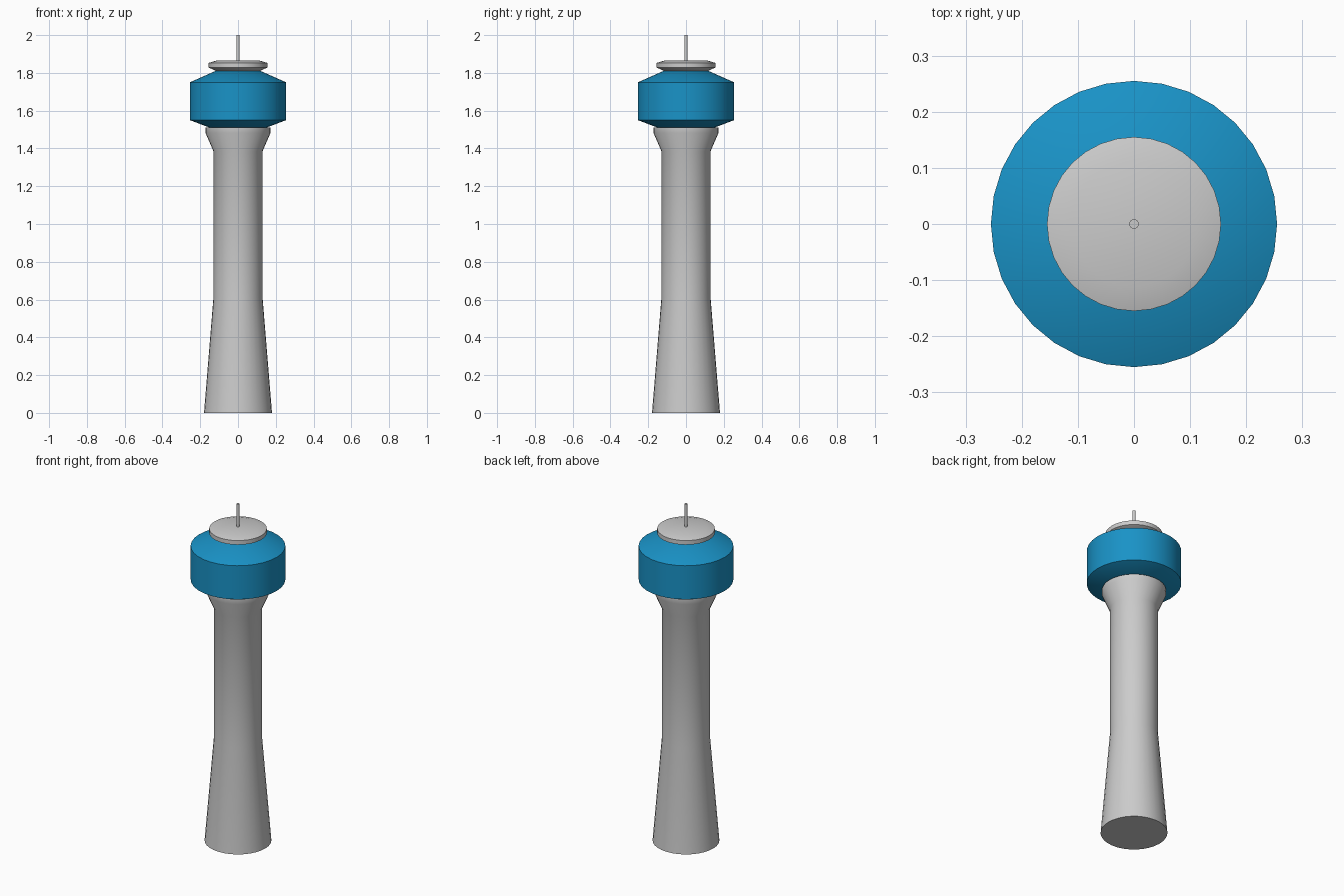
import bpy, bmesh, math

if "Cube" in bpy.data.objects:
    bpy.data.objects.remove(bpy.data.objects["Cube"])

SIDES = 32


def lathe(name, profile, sides=SIDES, color=None, angle=30):
    """Closed solid of revolution about z from (radius, height) points."""
    bm = bmesh.new()
    rings = []
    for r, z in profile:
        rings.append([bm.verts.new((r * math.cos(2 * math.pi * i / sides),
                                    r * math.sin(2 * math.pi * i / sides), z))
                      for i in range(sides)])
    for lo, hi in zip(rings, rings[1:]):
        for i in range(sides):
            j = (i + 1) % sides
            bm.faces.new((lo[i], lo[j], hi[j], hi[i]))
    bm.faces.new(rings[0][::-1])
    bm.faces.new(rings[-1])
    mesh = bpy.data.meshes.new(name)
    bm.to_mesh(mesh)
    bm.free()
    obj = bpy.data.objects.new(name, mesh)
    bpy.context.collection.objects.link(obj)
    if color:
        mat = bpy.data.materials.new(name + "_paint")
        mat.diffuse_color = color
        mat.use_nodes = True
        mat.node_tree.nodes["Principled BSDF"].inputs["Base Color"].default_value = mat.diffuse_color
        mesh.materials.append(mat)
    bpy.ops.object.select_all(action='DESELECT')
    obj.select_set(True)
    bpy.context.view_layer.objects.active = obj
    bpy.ops.object.shade_smooth_by_angle(angle=math.radians(angle))
    return obj


# Tapered shaft with flared collar
lathe("tower_shaft", [(0.18, 0), (0.13, 0.61), (0.13, 1.385),
                      (0.172, 1.482), (0.172, 1.51)])

# Blue observation pod
lathe("observation_pod", [(0.15, 1.51), (0.255, 1.55), (0.255, 1.75), (0.12, 1.81)],
      color=(0.01, 0.29, 0.57, 1))

# Roof disc with bevelled rims
lathe("roof_disc", [(0.115, 1.81), (0.155, 1.828), (0.155, 1.853), (0.112, 1.866)])

# Antenna mast
lathe("antenna_mast", [(0.0085, 1.866), (0.0085, 2.0)], sides=16)
